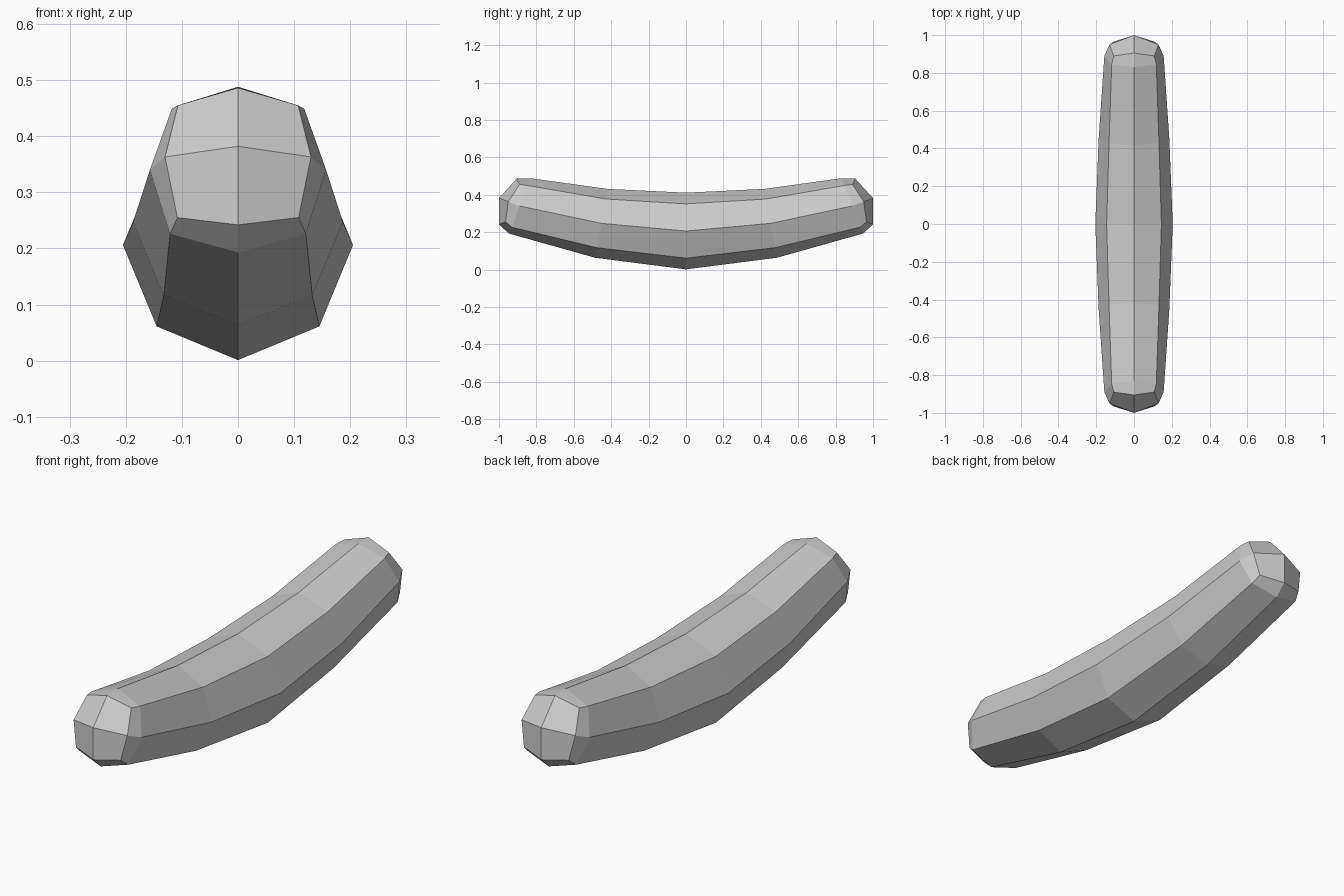
import bpy, bmesh
from math import sin, cos, pi, hypot

if "Cube" in bpy.data.objects:
    bpy.data.objects.remove(bpy.data.objects["Cube"])

bm = bmesh.new()


def round_ring(y, z, r, dy, dz):
    # eight-sided ring at (y, z); (dy, dz) is its tilted "up" direction
    n = hypot(dy, dz)
    pts = []
    for i in range(8):
        a = i * pi / 4
        u = r * cos(a)
        pts.append((r * sin(a), y + u * dy / n, z + u * dz / n))
    return pts


def half_ring(right):
    # top, upper, middle, lower, bottom on the right, mirrored to a full ring
    return right + [(-x, y, z) for x, y, z in right[3:0:-1]]


# Body sections from the middle towards the front end
middle = round_ring(0, 0.206, 0.205, 0, 1)
quarter = round_ring(-0.452, 0.247, 0.187, 0.067, 0.368)
shoulder = half_ring([(0, -0.83, 0.488), (0.118, -0.845, 0.449), (0.157, -0.89, 0.34),
                      (0.121, -0.93, 0.226), (0, -0.948, 0.193)])
rim = half_ring([(0, -0.905, 0.486), (0.107, -0.89, 0.455), (0.13, -0.95, 0.363),
                 (0.108, -0.965, 0.255), (0, -1.0, 0.242)])
half = [rim, shoulder, quarter]


def flip(ring):
    return [(x, -y, z) for x, y, z in ring]


sections = half + [middle] + [flip(r) for r in reversed(half)]
rings = [[bm.verts.new(p) for p in r] for r in sections]

# Skin between neighbouring sections
for a, b in zip(rings, rings[1:]):
    for i in range(8):
        j = (i + 1) % 8
        bm.faces.new((a[i], a[j], b[j], b[i]))

# Four-quad cap on each end
for ring, s in ((rings[0], -1), (rings[-1], 1)):
    tip = bm.verts.new((0, s * 1.0, 0.382))
    for i in range(0, 8, 2):
        bm.faces.new((tip, ring[i], ring[i + 1], ring[(i + 2) % 8]))

bmesh.ops.recalc_face_normals(bm, faces=bm.faces)
mesh = bpy.data.meshes.new("sausage")
bm.to_mesh(mesh)
bm.free()
bpy.context.collection.objects.link(bpy.data.objects.new("sausage", mesh))
